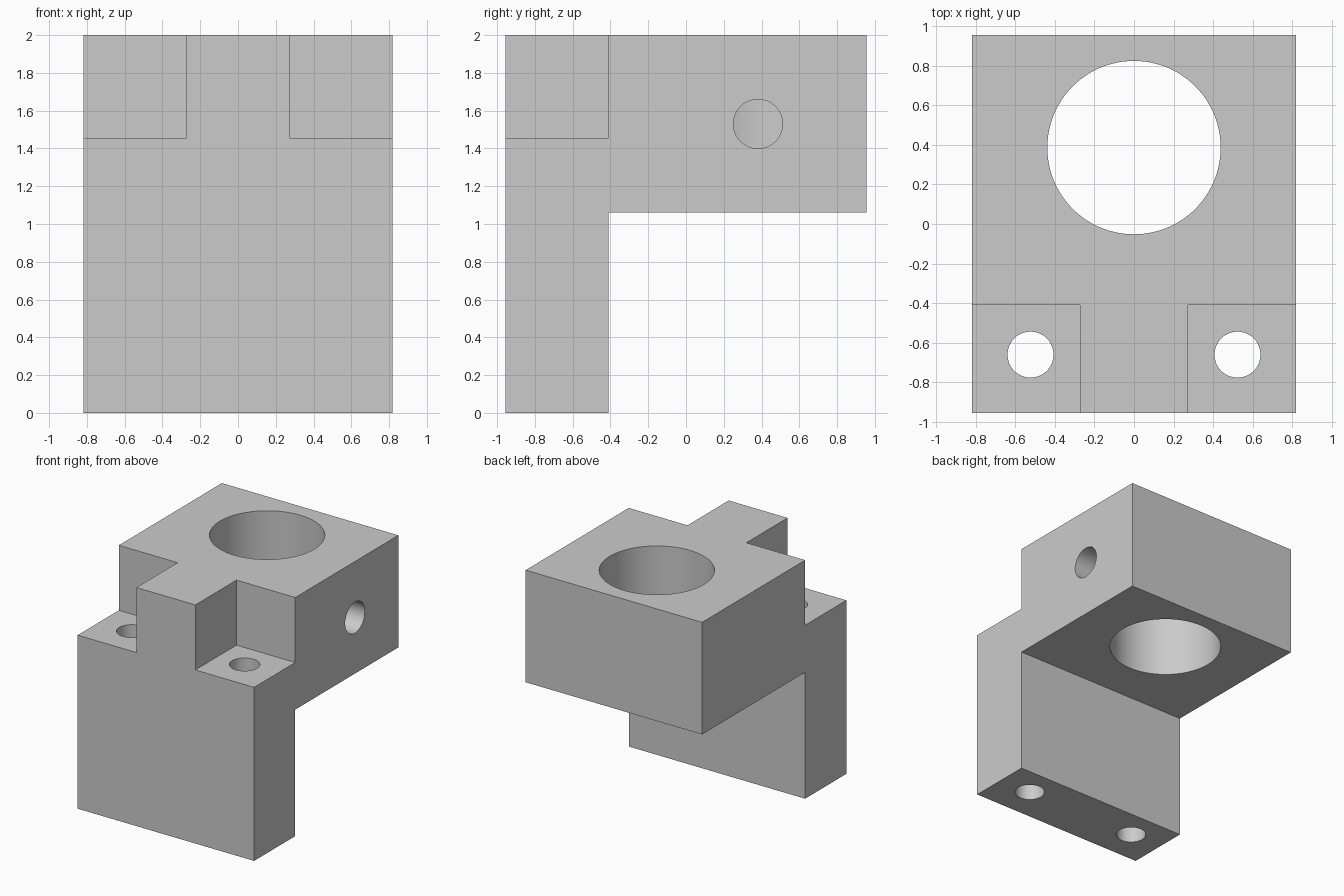
import bpy, bmesh
from mathutils import Matrix, Vector

cube = bpy.data.objects.get("Cube")
if cube:
    bpy.data.objects.remove(cube, do_unlink=True)

W, D, H = 0.818, 0.955, 2.0        # half width, half depth, height
LEG_Y, ARM_Z = -0.41, 1.06         # back of the leg, underside of the arm
NOTCH_X, NOTCH_Z = 0.273, 1.455    # inner side and floor of the corner notches
BORE_Y = 0.386

grey = bpy.data.materials.new("plain grey")
grey.use_nodes = True
colour = (0.6, 0.6, 0.6, 1)
grey.diffuse_color = colour
grey.node_tree.nodes["Principled BSDF"].inputs["Base Color"].default_value = colour


def add_object(name, bm):
    bmesh.ops.recalc_face_normals(bm, faces=bm.faces)
    mesh = bpy.data.meshes.new(name)
    bm.to_mesh(mesh)
    bm.free()
    mesh.materials.append(grey)
    obj = bpy.data.objects.new(name, mesh)
    bpy.context.collection.objects.link(obj)
    return obj


def box(name, low, high):
    low, high = Vector(low), Vector(high)
    bm = bmesh.new()
    bmesh.ops.create_cube(bm, size=1, matrix=Matrix.Translation((low + high) / 2)
                          @ Matrix.Diagonal((high - low).to_4d()))
    return add_object(name, bm)


def cylinder(name, centre, radius, length, axis="Z"):
    bm = bmesh.new()
    turn = Matrix.Rotation(1.5707963, 4, "Y") if axis == "X" else Matrix()
    bmesh.ops.create_cone(bm, cap_ends=True, segments=96, radius1=radius, radius2=radius,
                          depth=length, matrix=Matrix.Translation(centre) @ turn)
    return add_object(name, bm)


# Bracket body: L-shaped side profile extruded across the width
bm = bmesh.new()
profile = [(-D, 0), (LEG_Y, 0), (LEG_Y, ARM_Z), (D, ARM_Z), (D, H), (-D, H)]
face = bm.faces.new([bm.verts.new((-W, y, z)) for y, z in profile])
extruded = bmesh.ops.extrude_face_region(bm, geom=[face])["geom"]
bmesh.ops.translate(bm, vec=(2 * W, 0, 0),
                    verts=[v for v in extruded if isinstance(v, bmesh.types.BMVert)])
bracket = add_object("bracket_body", bm)

# Cutters: main bore, side screw hole on the left only, corner notches and bolt holes
cutters = [
    cylinder("main_bore_cutter", (0, BORE_Y, 1.6), 0.438, 2),
    cylinder("side_hole_cutter", (0.6, 0.381, (ARM_Z + H) / 2), 0.13, 0.8, "X"),
]
for side, s in (("left", 1), ("right", -1)):
    xs = sorted((s * NOTCH_X, s * (W + 0.1)))
    cutters.append(box(side + "_notch_cutter", (xs[0], -D - 0.1, NOTCH_Z),
                       (xs[1], LEG_Y, H + 0.1)))
    cutters.append(cylinder(side + "_bolt_hole_cutter", (s * 0.523, -0.66, 0.8), 0.116, 2))

bpy.context.view_layer.objects.active = bracket
bracket.select_set(True)
for cutter in cutters:
    mod = bracket.modifiers.new(cutter.name, "BOOLEAN")
    mod.operation, mod.solver, mod.object = "DIFFERENCE", "EXACT", cutter
    bpy.ops.object.modifier_apply(modifier=mod.name)
    bpy.data.objects.remove(cutter, do_unlink=True)

# Smooth hole walls, crisp edges
bpy.ops.object.shade_smooth_by_angle(angle=0.5)
